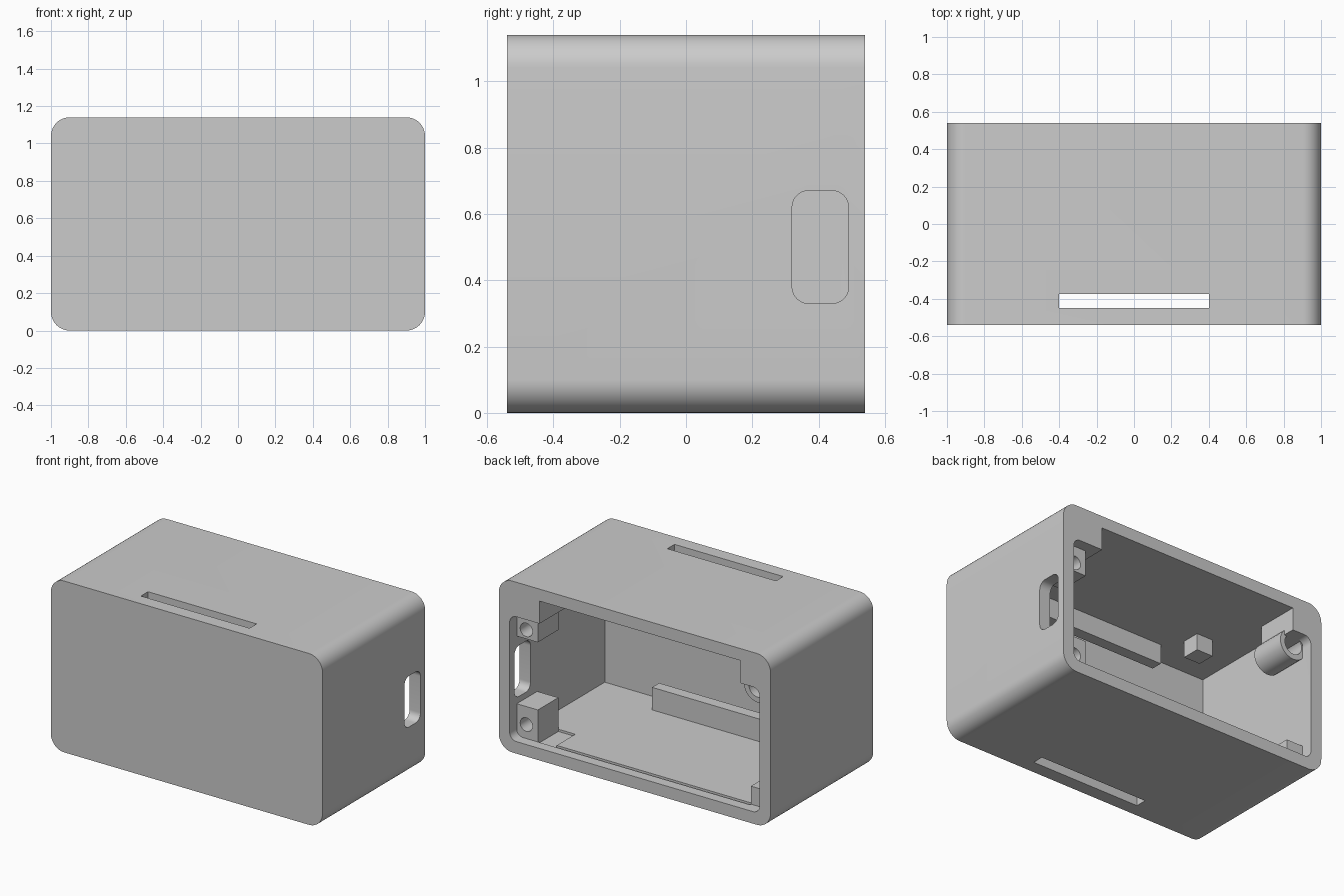
import bpy, bmesh, math
from mathutils import Matrix

if "Cube" in bpy.data.objects:
    bpy.data.objects.remove(bpy.data.objects["Cube"])

grey = bpy.data.materials.new("plain_grey")
grey.use_nodes = True
COLOUR = (0.6, 0.6, 0.6, 1)
grey.diffuse_color = COLOUR
grey.node_tree.nodes["Principled BSDF"].inputs["Base Color"].default_value = COLOUR


def finish(name, bm):
    mesh = bpy.data.meshes.new(name)
    bm.to_mesh(mesh)
    bm.free()
    mesh.materials.append(grey)
    obj = bpy.data.objects.new(name, mesh)
    bpy.context.collection.objects.link(obj)
    return obj


def box(name, x, y, z, radius=0, axis=1):
    """Box from ranges; edges along the axis are rounded by radius."""
    bm = bmesh.new()
    bmesh.ops.create_cube(bm, size=1)
    for v in bm.verts:
        for i, (lo, hi) in enumerate((x, y, z)):
            v.co[i] = lo if v.co[i] < 0 else hi
    if radius:
        edges = [e for e in bm.edges
                 if abs(e.verts[0].co[axis] - e.verts[1].co[axis]) > 1e-4]
        bmesh.ops.bevel(bm, geom=edges, offset=radius, segments=10,
                        profile=0.5, affect='EDGES')
    return finish(name, bm)


def rod(name, x, z, radius, y):
    """Cylinder running front to back."""
    bm = bmesh.new()
    turn = Matrix.Translation((x, sum(y) / 2, z)) @ Matrix.Rotation(math.pi / 2, 4, 'X')
    bmesh.ops.create_cone(bm, cap_ends=True, segments=32, radius1=radius,
                          radius2=radius, depth=y[1] - y[0], matrix=turn)
    return finish(name, bm)


def cut(target, cutter):
    mod = target.modifiers.new("cut", 'BOOLEAN')
    mod.operation, mod.solver, mod.object = 'DIFFERENCE', 'EXACT', cutter
    bpy.context.view_layer.objects.active = target
    bpy.ops.object.modifier_apply(modifier=mod.name)
    bpy.data.objects.remove(cutter)


def smooth(obj):
    bpy.ops.object.select_all(action='DESELECT')
    obj.select_set(True)
    bpy.context.view_layer.objects.active = obj
    bpy.ops.object.shade_smooth_by_angle(angle=math.radians(30))


BACK, WALL, LIP = 0.54, 0.92, 0.47
FLOOR, CEILING, NOTCH = 0.08, 1.06, 0.91

# Rounded shell, chamber and stepped rear opening
shell = box("shell", (-1, 1), (-BACK, BACK), (0, 1.14), 0.1)
cut(shell, box("chamber", (-WALL, WALL), (-0.46, LIP), (FLOOR, CEILING)))
cut(shell, box("opening", (-WALL, WALL), (LIP - 0.01, 0.7), (FLOOR, NOTCH), 0.05))
cut(shell, box("opening_top", (-0.78, 0.70), (LIP - 0.01, 0.7), (0.5, CEILING)))

# Long slot through top and bottom, and port in the left side
cut(shell, box("long_slot", (-0.4, 0.4), (-0.45, -0.375), (-0.2, 1.4)))
cut(shell, box("port", (0.8, 1.2), (0.32, 0.49), (0.33, 0.67), 0.05, axis=0))

# Shallow floor recess by the posts, and groove inside the rim
cut(shell, box("floor_recess", (0.64, 0.9), (0.25, LIP), (0.065, 0.2)))
cut(shell, box("floor_groove", (-0.8, 0.65), (LIP - 0.025, LIP), (0.065, 0.2)))
smooth(shell)

# Guide rails beside the long slot
for name, z in (("lower_rail", (FLOOR - 0.01, 0.23)), ("upper_rail", (0.93, CEILING + 0.01))):
    box(name, (-0.46, 0.46), (-0.375, -0.30), z)

# Drilled posts above and below the port
for name, z, hole in (("lower_post", (0.06, 0.29), 0.17), ("upper_post", (0.74, NOTCH), 0.80)):
    post = box(name, (0.765, WALL + 0.01), (0.25, 0.465), z)
    cut(post, rod("post_hole", 0.85, hole, 0.045, (0.32, 0.6)))
    smooth(post)

# Upper corner blocks behind the rim
box("left_corner_block", (0.70, WALL + 0.01), (0.25, LIP + 0.01), (NOTCH, CEILING + 0.01))
box("right_corner_block", (-WALL - 0.01, -0.78), (0.25, LIP + 0.01), (NOTCH, CEILING + 0.01))

# Drilled boss in the right upper corner
boss = rod("right_boss", -0.85, 0.87, 0.1, (0.22, 0.46))
cut(boss, rod("boss_hole", -0.85, 0.87, 0.065, (0.3, 0.6)))
smooth(boss)

# Small stops on floor and ceiling
box("floor_stop", (-WALL - 0.01, -0.80), (0.34, 0.46), (FLOOR - 0.01, 0.2))
box("ceiling_stop", (-0.66, -0.54), (-0.18, -0.06), (0.95, CEILING + 0.01))
